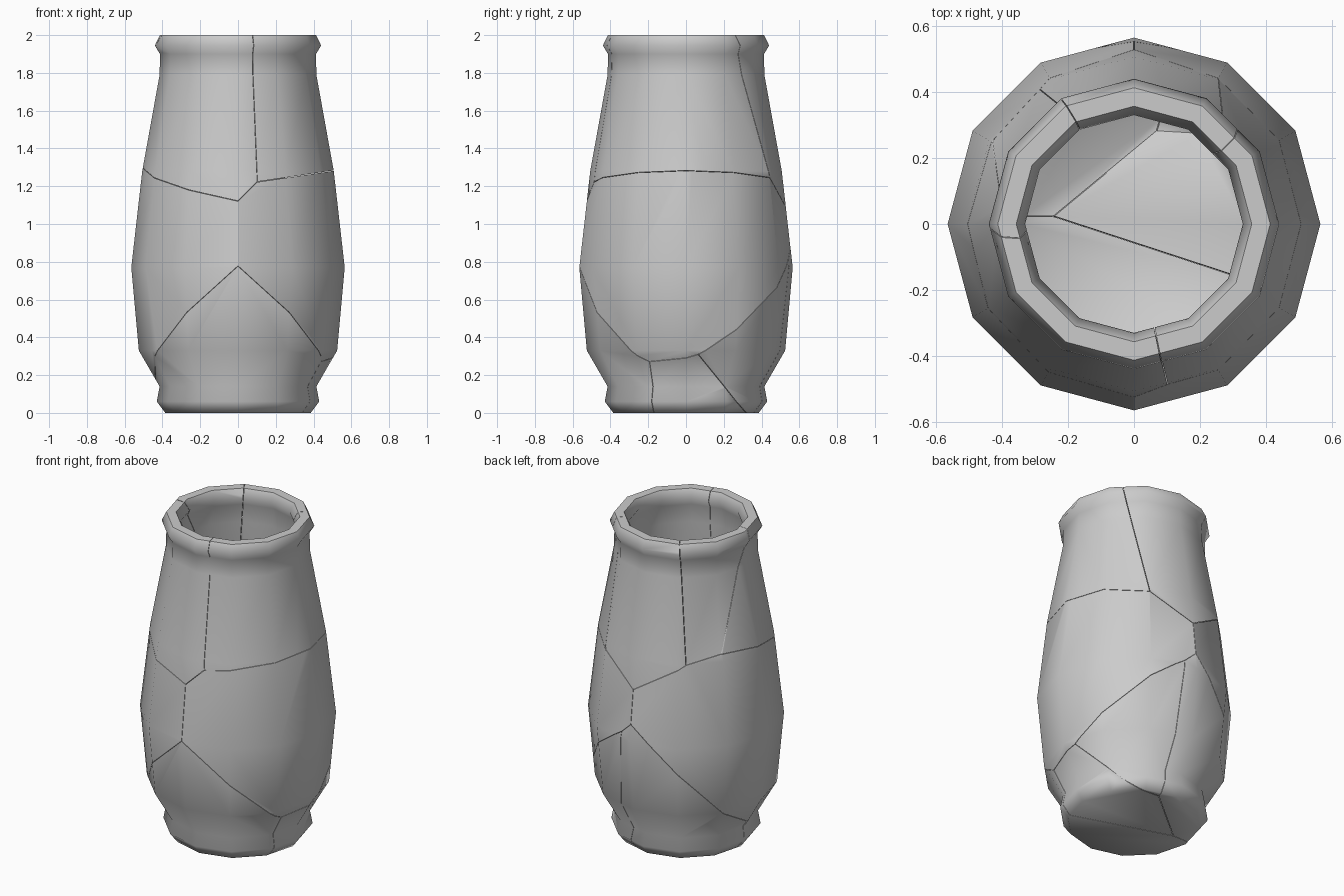
import bpy, bmesh, math
from mathutils import Vector

if "Cube" in bpy.data.objects:
    bpy.data.objects.remove(bpy.data.objects["Cube"])

SIDES = 12
GAP = 0.0012

# Closed wall profile (radius, height): outside going up, over the lip, down the inside
PROFILE = [(0.385, 0), (0.43, 0.06), (0.415, 0.14), (0.525, 0.33), (0.565, 0.77),
           (0.507, 1.28), (0.415, 1.79), (0.413, 1.90), (0.44, 1.945), (0.413, 2.0),
           (0.357, 2.0), (0.33, 1.945), (0.355, 1.90), (0.355, 1.79), (0.447, 1.28),
           (0.505, 0.77), (0.467, 0.35), (0.36, 0.16), (0.37, 0.09), (0.34, 0.06)]

# Seed point of every broken piece
SEEDS = {
    "neck_right": (0.415, 0, 1.79),
    "neck_front_left": (-0.385, -0.165, 1.785),
    "neck_back_left": (-0.36, 0.20, 1.945),
    "neck_back": (0, 0.42, 1.92),
    "belly_right": (0.565, 0, 0.77),
    "belly_left": (-0.565, 0, 0.77),
    "base_front": (0, -0.38, 0),
    "base_right": (0.19, 0.20, -0.02),
    "base_back_left": (0, 0.43, 0.09),
    "base_back_right": (0.20, 0.37, 0.11),
}


def add_object(name, bm):
    bmesh.ops.recalc_face_normals(bm, faces=bm.faces[:])
    mesh = bpy.data.meshes.new(name)
    bm.to_mesh(mesh)
    bm.free()
    obj = bpy.data.objects.new(name, mesh)
    bpy.context.collection.objects.link(obj)
    return obj


def lathe_vase():
    bm = bmesh.new()
    rings = []
    for r, z in PROFILE:
        rings.append([bm.verts.new((r * math.cos(a), r * math.sin(a), z))
                      for a in (2 * math.pi * i / SIDES for i in range(SIDES))])
    for low, high in zip(rings, rings[1:]):
        for i in range(SIDES):
            j = (i + 1) % SIDES
            bm.faces.new((low[i], low[j], high[j], high[i]))
    bm.faces.new(rings[0][::-1])
    bm.faces.new(rings[-1])
    return add_object("whole_vase", bm)


def voronoi_cell(name):
    # Box trimmed by the halfway planes to all the other seeds
    seed = Vector(SEEDS[name])
    bm = bmesh.new()
    bmesh.ops.create_cube(bm, size=6)
    for other, co in SEEDS.items():
        if other == name:
            continue
        normal = (Vector(co) - seed).normalized()
        point = (Vector(co) + seed) / 2 - normal * GAP
        bmesh.ops.bisect_plane(bm, geom=bm.verts[:] + bm.edges[:] + bm.faces[:], dist=1e-6,
                               plane_co=point, plane_no=normal, clear_outer=True)
        border = [e for e in bm.edges if e.is_boundary]
        if border:
            bmesh.ops.holes_fill(bm, edges=border, sides=0)
    return add_object(name + "_cell", bm)


vase = lathe_vase()
cells = {name: voronoi_cell(name) for name in SEEDS}

# Cut every piece out of the whole vase
for name, cell in cells.items():
    cut = vase.modifiers.new("cut", 'BOOLEAN')
    cut.operation = 'INTERSECT'
    cut.solver = 'EXACT'
    cut.object = cell
    bpy.context.view_layer.update()
    deps = bpy.context.evaluated_depsgraph_get()
    mesh = bpy.data.meshes.new_from_object(vase.evaluated_get(deps))
    vase.modifiers.remove(cut)
    piece = bpy.data.objects.new(name, mesh)
    bpy.context.collection.objects.link(piece)
    bpy.ops.object.select_all(action='DESELECT')
    piece.select_set(True)
    bpy.context.view_layer.objects.active = piece
    bpy.ops.object.shade_smooth_by_angle(angle=math.radians(62))

# Remove the helpers
for helper in [vase, *cells.values()]:
    bpy.data.objects.remove(helper)
